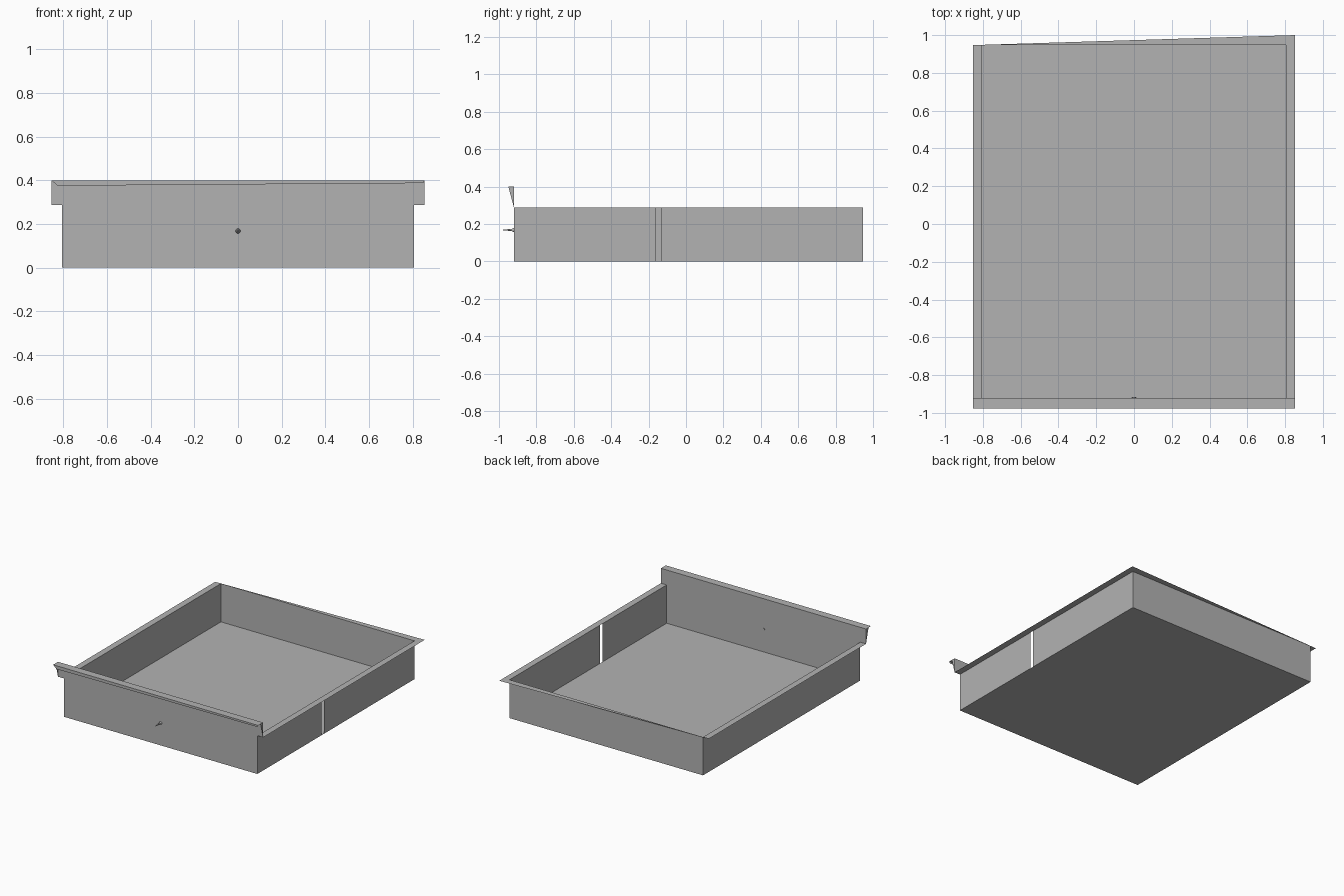
import bpy
import bmesh
from math import pi

cube = bpy.data.objects.get("Cube")
if cube:
    bpy.data.objects.remove(cube, do_unlink=True)

grey = bpy.data.materials.new("sheet_metal_grey")
grey.use_nodes = True
colour = (0.45, 0.45, 0.45, 1)
grey.diffuse_color = colour
grey.node_tree.nodes["Principled BSDF"].inputs["Base Color"].default_value = colour

# Main dimensions of the tray
W, RIM = 0.805, 0.853
FRONT, BACK, BACK_RIM = -0.92, 0.947, 1.0
RIM_Z, TOP = 0.288, 0.4
LIP = -0.978
SLIT = (-0.16, -0.13)


def sheet(name, *outlines):
    """One thin object made of flat polygons."""
    bm = bmesh.new()
    for outline in outlines:
        bm.faces.new([bm.verts.new(p) for p in outline])
    bmesh.ops.remove_doubles(bm, verts=bm.verts[:], dist=0.0001)
    mesh = bpy.data.meshes.new(name)
    bm.to_mesh(mesh)
    bm.free()
    mesh.materials.append(grey)
    obj = bpy.data.objects.new(name, mesh)
    bpy.context.collection.objects.link(obj)
    return obj


def flat(x0, x1, y0, y1, z):
    return [(x0, y0, z), (x1, y0, z), (x1, y1, z), (x0, y1, z)]


def side_wall(x, y0, y1):
    return [(x, y0, 0), (x, y1, 0), (x, y1, RIM_Z), (x, y0, RIM_Z)]


# Tray body, with a narrow open slit in the left wall
sheet("floor", flat(-W, W, FRONT, BACK, 0))
sheet("right_wall", side_wall(-W, FRONT, BACK))
sheet("left_wall", side_wall(W, FRONT, SLIT[0]), side_wall(W, SLIT[1], BACK))
sheet("back_wall", [(W, BACK, 0), (-W, BACK, 0), (-W, BACK, RIM_Z), (W, BACK, RIM_Z)])

# Front panel widens above the rim
half = [(W, 0), (W, RIM_Z), (RIM, RIM_Z), (RIM, TOP)]
outline = half + [(-x, z) for x, z in reversed(half)]
sheet("front_panel", [(x, FRONT, z) for x, z in outline])

# Outward rim flanges; the back one tapers
sheet("right_flange", flat(-RIM, -W, FRONT, BACK, RIM_Z))
sheet("left_flange", flat(W, RIM, FRONT, BACK, RIM_Z))
sheet("back_flange", [(-RIM, BACK, RIM_Z), (RIM, BACK, RIM_Z), (RIM, BACK_RIM, RIM_Z)])

# Folded lip along the top of the front panel
sheet("front_lip", flat(-RIM, RIM, LIP, FRONT, TOP))
sheet("lip_hem", [(-RIM, LIP, TOP), (-0.825, LIP, 0.375),
                  (RIM - 0.005, LIP, 0.387), (RIM, LIP, TOP)])
for side, x in (("right", -RIM), ("left", RIM)):
    sheet(side + "_end_tab", [(x, FRONT, RIM_Z), (x, FRONT, TOP), (x, -0.95, TOP)])


# Small pull pin with its collar
def pin(name, r_back, r_front, y0, y1):
    bpy.ops.mesh.primitive_cone_add(vertices=12, radius1=r_back, radius2=r_front,
                                    depth=y1 - y0, location=(0, (y0 + y1) / 2, 0.168),
                                    rotation=(pi / 2, 0, 0))
    obj = bpy.context.object
    obj.name = name
    obj.data.materials.append(grey)


pin("pin_collar", 0.013, 0.008, -0.93, -0.915)
pin("pull_pin", 0.005, 0.003, LIP, -0.93)
